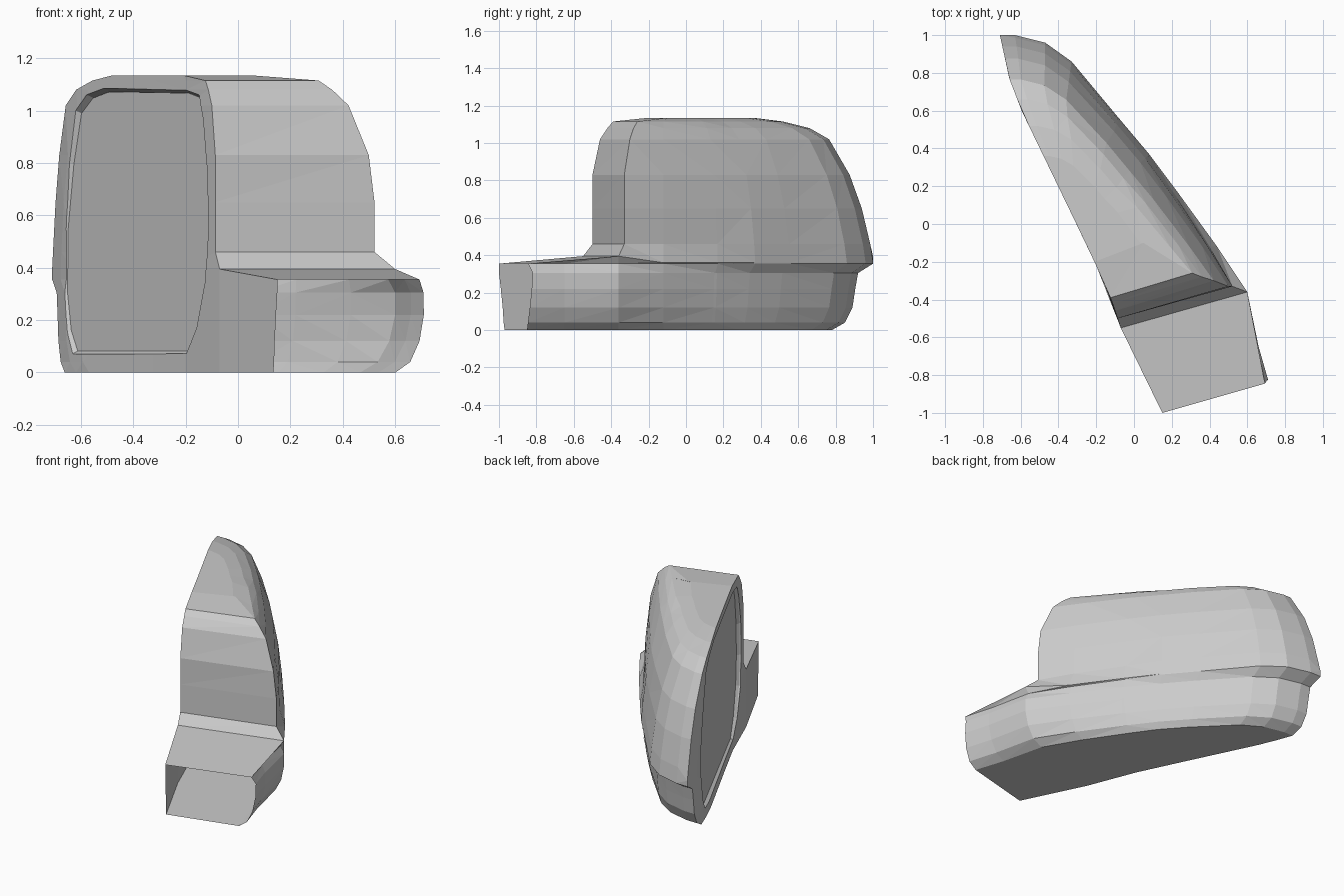
import bpy, bmesh
from mathutils import Vector

cube = bpy.data.objects.get("Cube")
if cube:
    bpy.data.objects.remove(cube)

grey = bpy.data.materials.new("plain_grey")
grey.use_nodes = True
grey.diffuse_color = (0.6, 0.6, 0.6, 1)
grey.node_tree.nodes["Principled BSDF"].inputs["Base Color"].default_value = (0.6, 0.6, 0.6, 1)

# Plan curves: inner (glass) side and outer (domed) side
INNER = [(.15, -1), (-.07, -.55), (-.12, -.4), (-.2, -.22), (-.3, -.01), (-.45, .3),
         (-.595, .6), (-.66, .77), (-.71, 1)]
OUTER = [(.72, -.86), (.66, -.65), (.6, -.36), (.44, -.12), (.23, .17), (.08, .37),
         (-.08, .56), (-.33, .86), (-.47, .96), (-.63, 1)]
INNER_Y = [-1, -.8, -.55, -.22, .05, .3, .5, .7, .85, 1]

# Levels: height, tip y, width at the arm end, width along the dome, inner end y, outer end y
LEVELS = [(0, .78, .82, .87, -.97, -.85), (.04, .85, .91, .92, -.975, -.845),
          (.12, .89, .97, .945, -.98, -.835), (.22, .905, 1, .955, -.99, -.825),
          (.305, .92, 1, .96, -1, -.82), (.355, 1, .965, 1, -1, -.845),
          (.395, 1, 1, 1, -.55, -.36), (.46, .985, .92, .985, -.5, -.33),
          (.65, .94, .92, .945, -.5, -.33), (.83, .875, .89, .88, -.5, -.33),
          (1.02, .765, .81, .74, -.46, -.3), (1.08, .66, .74, .65, -.42, -.28),
          (1.115, .52, .685, .54, -.39, -.26), (1.135, .36, .45, .38, -.2, -.1)]
LIP_HEIGHT = {.395: .36}  # the lip drops behind the arm corner


def along(curve, y):
    """x of a plan curve at a given y"""
    for (x0, y0), (x1, y1) in zip(curve, curve[1:]):
        if y <= y1:
            break
    return x0 + (x1 - x0) * (y - y0) / (y1 - y0)


def fit(y, start, tip):
    """clamp a station to the arm end and squeeze it towards the tip"""
    return max(y if y < 0 else y * tip, start)


def outer_point(i, level):
    z, tip, end_w, dome_w, _, start = level
    y = OUTER[i][1]
    blend = min(max((i - 2) / 3, 0), 1)
    w = end_w + (dome_w - end_w) * blend
    yy = fit(y, start, tip)
    width = along(OUTER, max(y, start)) - along(INNER, max(y, start))
    height = LIP_HEIGHT.get(z, z) if i > 2 else z
    return Vector((along(INNER, yy) + w * width, yy, height))


def ring(level):
    z, tip, _, _, start, _ = level
    inner = [fit(y, start, tip) for y in INNER_Y]
    pts = [Vector((along(INNER, y), y, z)) for y in inner]
    return pts + [outer_point(i, level) for i in reversed(range(len(OUTER)))]


def finish(name, bm):
    mesh = bpy.data.meshes.new(name)
    bm.to_mesh(mesh)
    bm.free()
    obj = bpy.data.objects.new(name, mesh)
    bpy.context.collection.objects.link(obj)
    mesh.materials.append(grey)
    return obj


def loft(name, rings):
    """closed skin through rings of equal length"""
    bm = bmesh.new()
    rows = [[bm.verts.new(p) for p in r] for r in rings]
    n = len(rows[0])
    for a, b in zip(rows, rows[1:]):
        for i in range(n):
            j = (i + 1) % n
            bm.faces.new((a[i], a[j], b[j], b[i]))
    bm.faces.new(rows[0][::-1])
    bm.faces.new(rows[-1])
    bmesh.ops.remove_doubles(bm, verts=bm.verts, dist=.0005)
    bmesh.ops.triangulate(bm, faces=bm.faces)
    bmesh.ops.recalc_face_normals(bm, faces=bm.faces)
    return finish(name, bm)


# Housing with its mounting arm
housing = loft("mirror_housing", [ring(level) for level in LEVELS])

# Glass outline on the slanted front plane
OUTLINE = [(-.635, .07), (-.2, .07), (-.155, .17), (-.117, .35), (-.105, .55), (-.11, .77),
           (-.13, .97), (-.148, 1.06), (-.2, 1.08), (-.51, 1.085), (-.575, 1.06),
           (-.62, 1), (-.65, .8), (-.672, .55), (-.675, .3), (-.66, .15)]
INWARD = Vector((.905, .426, 0))


def glass_loop(depth, scale):
    loop = []
    for x, z in OUTLINE:
        x, z = -.385 + (x + .385) * scale, .57 + (z - .57) * scale
        loop.append(Vector((x, -.43 - 2.126 * (x + .105), z)) + INWARD * depth)
    return loop


# Recess cut for the glass
cutter = loft("recess_cutter", [glass_loop(-.06, 1.01), glass_loop(0, 1), glass_loop(.022, .975)])
cutter.hide_render = True
cut = housing.modifiers.new("recess", 'BOOLEAN')
cut.object = cutter
cut.operation = 'DIFFERENCE'
cut.solver = 'EXACT'
bpy.context.view_layer.update()
evaluated = housing.evaluated_get(bpy.context.evaluated_depsgraph_get())
bm = bmesh.new()
bm.from_mesh(evaluated.to_mesh())
housing.modifiers.clear()
bpy.data.objects.remove(cutter)

# Open end of the mounting arm
bm.normal_update()
end_dir = Vector((.28, -.96, 0))
opened = [f for f in bm.faces if f.normal.dot(end_dir) > .9
          and f.calc_center_median().y < -.8 and f.calc_center_median().z < .355]
bmesh.ops.delete(bm, geom=opened, context='FACES')
bm.to_mesh(housing.data)
bm.free()

# Glass plate
loft("mirror_glass", [glass_loop(.018, .975), glass_loop(.023, .973)])

# Seam on the lower shell
bm = bmesh.new()
low = [outer_point(4, level) for level in LEVELS[:5]]
side = Vector((-.005, .007, 0))
out = Vector((.003, .002, 0))
left = [bm.verts.new(p + out - side) for p in low]
right = [bm.verts.new(p + out + side) for p in low]
for i in range(len(low) - 1):
    bm.faces.new((left[i], right[i], right[i + 1], left[i + 1]))
finish("lower_seam", bm)
